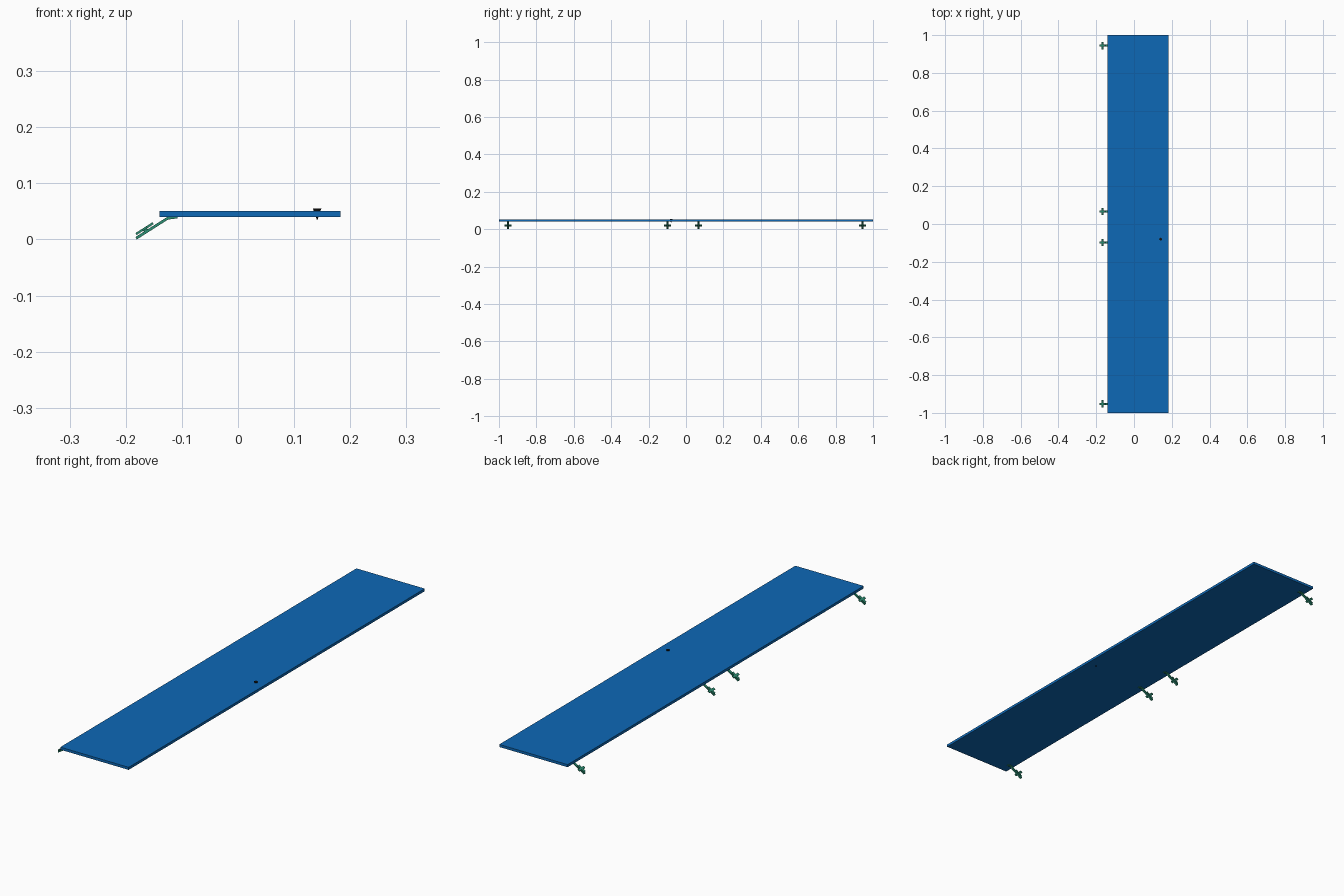
import bpy, bmesh
from math import atan2
from mathutils import Matrix, Vector

if "Cube" in bpy.data.objects:
    bpy.data.objects.remove(bpy.data.objects["Cube"])


def material(name, rgb):
    m = bpy.data.materials.new(name)
    m.diffuse_color = (*rgb, 1)
    m.use_nodes = True
    m.node_tree.nodes["Principled BSDF"].inputs["Base Color"].default_value = m.diffuse_color
    return m


BLUE = material("blue", (0.004, 0.14, 0.47))
GREEN = material("green", (0.025, 0.27, 0.17))
BLACK = material("black", (0.005, 0.005, 0.005))


def finish(bm, name, mat):
    bmesh.ops.recalc_face_normals(bm, faces=bm.faces)
    me = bpy.data.meshes.new(name)
    bm.to_mesh(me)
    bm.free()
    me.materials.append(mat)
    ob = bpy.data.objects.new(name, me)
    bpy.context.collection.objects.link(ob)
    return ob


def add_box(bm, size, frame):
    bmesh.ops.create_cube(bm, size=1, matrix=frame @ Matrix.Diagonal((*size, 1)))


def add_cone(bm, r1, r2, depth, frame, sides=16):
    bmesh.ops.create_cone(bm, cap_ends=True, segments=sides, radius1=r1,
                          radius2=r2, depth=depth, matrix=frame)


# Long board
bm = bmesh.new()
add_box(bm, (0.323, 2, 0.011), Matrix.Translation((0.0215, 0, 0.0455)))
finish(bm, "board", BLUE)

# Small pointed pin through the board
bm = bmesh.new()
add_cone(bm, 0.0005, 0.0075, 0.02, Matrix.Translation((0.141, -0.08, 0.045)))
finish(bm, "pin", BLACK)

# Bent strip profile (x, z), and the slope of its lower leg
STRIP = [(-0.1803, 0.0), (-0.1245, 0.0355), (-0.108, 0.0375),
         (-0.108, 0.0405), (-0.127, 0.0395), (-0.183, 0.0042)]
SLOPE = atan2(0.0355, 0.0558)

for i, y in enumerate((-0.952, -0.098, 0.066, 0.944), 1):
    # Bent strip under the board edge
    bm = bmesh.new()
    face = bm.faces.new([bm.verts.new((x, y - 0.005, z)) for x, z in STRIP])
    ext = bmesh.ops.extrude_face_region(bm, geom=[face])
    bmesh.ops.translate(bm, vec=Vector((0, 0.01, 0)),
                        verts=[v for v in ext["geom"] if isinstance(v, bmesh.types.BMVert)])
    finish(bm, f"bracket_{i}", GREEN)

    # Cross plate on a short hub, parallel to the strip
    frame = Matrix.Translation((-0.1665, y, 0.0193)) @ Matrix.Rotation(-SLOPE, 4, 'Y')
    bm = bmesh.new()
    add_box(bm, (0.036, 0.010, 0.004), frame)
    add_box(bm, (0.010, 0.038, 0.004), frame)
    add_cone(bm, 0.004, 0.004, 0.006, frame @ Matrix.Translation((0, 0, -0.003)), 12)
    finish(bm, f"cross_{i}", GREEN)
